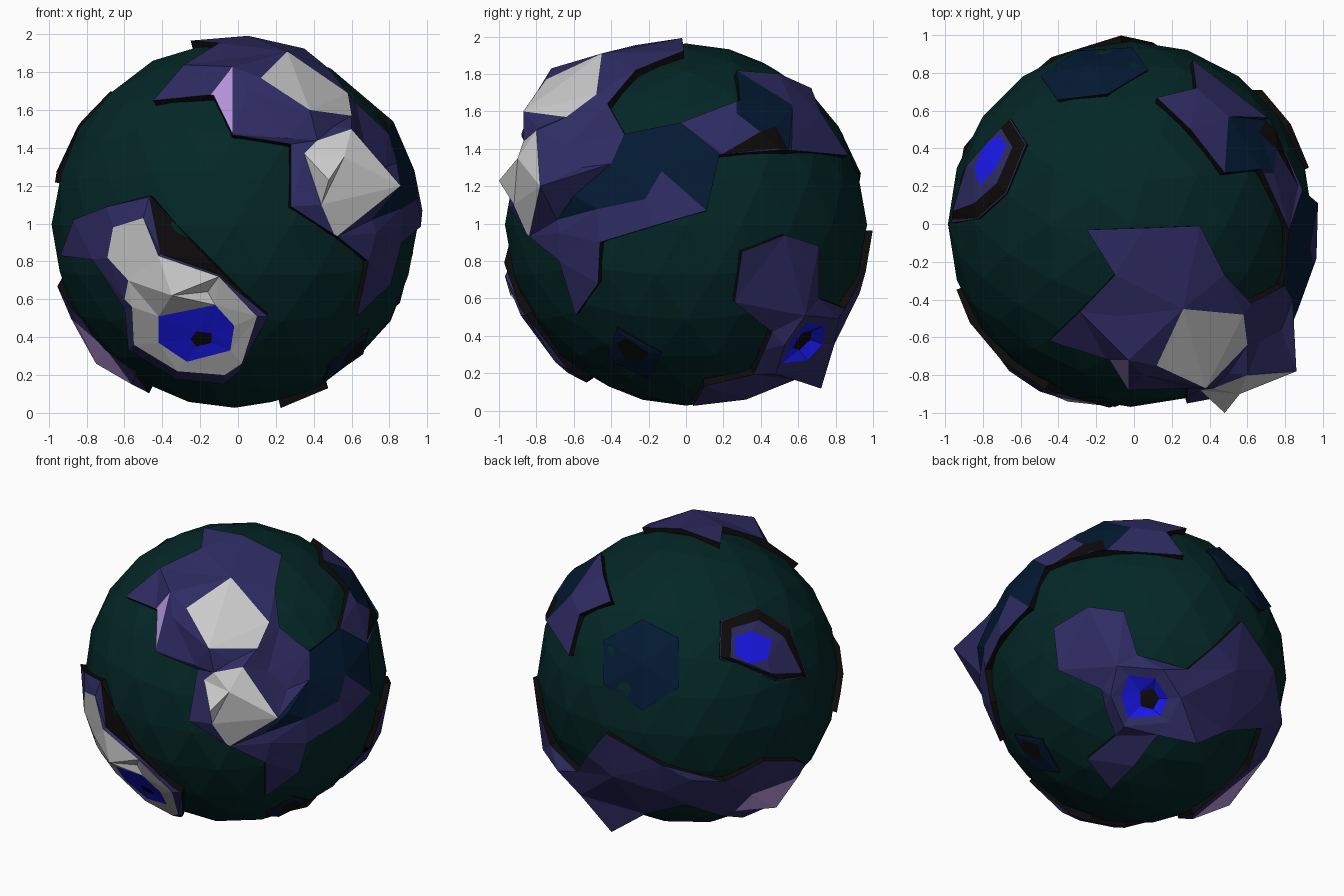
import bpy, math
from mathutils import Vector as V
from mathutils.geometry import delaunay_2d_cdt

if "Cube" in bpy.data.objects:
    bpy.data.objects.remove(bpy.data.objects["Cube"])

MID = V((0, 0, 1))          # middle of the whole model
OFF = V((-0.017, 0, -0.005))  # ocean ball offset from the middle
SEA, LAND = 0.968, 1.0


def material(name, rgb):
    m = bpy.data.materials.new(name)
    m.diffuse_color = (*rgb, 1)
    m.use_nodes = True
    m.node_tree.nodes["Principled BSDF"].inputs["Base Color"].default_value = m.diffuse_color
    return m


MATS = [material(n, c) for n, c in (
    ("land", (0.028, 0.025, 0.125)), ("soil", (0.004, 0.003, 0.003)),
    ("snow", (0.62, 0.62, 0.62)), ("water", (0.01, 0.01, 0.9)),
    ("deep", (0.001, 0.01, 0.033)), ("lilac", (0.5, 0.32, 0.75)),
    ("sea", (0.001, 0.02, 0.019)))]
SOLID, SOIL, SNOW, WATER, DEEP, LILAC, OCEAN = range(7)


# Points read in a view are pushed onto a ball of radius r around the ocean centre
def view(azimuth, elevation, origin=(0, 0), scale=1.0, flip=1):
    a, e = math.radians(azimuth), math.radians(elevation)
    toward = V((math.sin(a) * math.cos(e), -math.cos(a) * math.cos(e), math.sin(e)))
    right = V((math.cos(a), math.sin(a), 0))
    up = toward.cross(right)

    def pick(pts, r=LAND):
        out = []
        for a, b in pts:
            u = (a - origin[0]) / scale - OFF.dot(right)
            v = (b - origin[1]) / scale * flip - OFF.dot(up)
            k = math.hypot(u, v)
            if k > r * 0.998:
                u, v = u * r * 0.998 / k, v * r * 0.998 / k
            out.append(right * u + up * v + toward * math.sqrt(r * r - u * u - v * v))
        return out
    return pick


F = view(0, 0, (0, 1))
S = view(90, 0, (0, 1))
T = view(0, 90)
BL = view(215, 25, (686, 672), 157, -1)
BR = view(141.5, -29.5, (1134, 672), 157, -1)


def D(*pts):
    return [V(p) - OFF for p in pts]


def inside(p, poly):
    hit = False
    for a, b in zip(poly, poly[1:] + poly[:1]):
        if (a.y > p.y) != (b.y > p.y) and p.x < (b.x - a.x) * (p.y - a.y) / (b.y - a.y) + a.x:
            hit = not hit
    return hit


def make(name, verts, faces, mats):
    me = bpy.data.meshes.new(name)
    me.from_pydata([v + MID + OFF for v in verts], [], faces)
    used = sorted(set(mats))
    for m in used:
        me.materials.append(MATS[m])
    for p, m in zip(me.polygons, mats):
        p.material_index = used.index(m)
    ob = bpy.data.objects.new(name, me)
    bpy.context.collection.objects.link(ob)


# A raised plate: outline, coloured regions, extra peaks, dark cliff to the sea
def plate(name, outline, regions=(), peaks=(), level=LAND):
    axis = sum((v.normalized() for v in outline), V((0, 0, 0))).normalized()
    e1 = axis.orthogonal().normalized()
    e2 = axis.cross(e1)

    def flat(v):
        d = v.normalized()
        return V((d.dot(e1), d.dot(e2))) / (1 + d.dot(axis))

    pts, edges, polys = [], [], []
    for ring in [outline] + [r[1] for r in regions]:
        start = len(pts)
        for a, b in zip(ring, ring[1:] + ring[:1]):
            n = max(1, round((b - a).length / 0.36))
            for i in range(n):
                p = a.lerp(b, i / n)
                pts.append(p.normalized() * (a.length + (b.length - a.length) * i / n))
        k = len(pts) - start
        edges += [(start + i, start + (i + 1) % k) for i in range(k)]
        polys.append([flat(v) for v in pts[start:]])
    pts += peaks
    # fill wide areas so that they follow the ball
    for i in range(240):
        z = 1 - (2 * i + 1) / 240
        g = i * 2.399963
        q = V((math.cos(g) * math.sqrt(1 - z * z), math.sin(g) * math.sqrt(1 - z * z), z)) * level
        if q.dot(axis) > -0.8 and inside(flat(q), polys[0]) \
                and not any(inside(flat(q), p) for p in polys[1:]) \
                and min((q - p).length for p in pts) > 0.2:
            pts.append(q)
    co, _, tris, orig, _, _ = delaunay_2d_cdt([flat(v) for v in pts], edges, [], 0, 1e-4)
    verts = []
    for c, o in zip(co, orig):
        k = c.length_squared
        d = (e1 * c.x * 2 + e2 * c.y * 2 + axis * (1 - k)) / (1 + k)
        verts.append(pts[o[0]].copy() if o else d * level)
    faces, mats = [], []
    for t in tris:
        c = sum((co[i] for i in t), V((0, 0))) / len(t)
        if inside(c, polys[0]):
            m = SOLID
            for (kind, _), poly in zip(regions, polys[1:]):
                if inside(c, poly):
                    m = kind
            faces.append(tuple(t))
            mats.append(m)
    # cliff walls
    count = {(f[i - 1], f[i]) for f in faces for i in range(len(f))}
    low = {}
    for a, b in [e for e in count if (e[1], e[0]) not in count]:
        for i in (a, b):
            if i not in low:
                low[i] = len(verts)
                verts.append(verts[i].normalized() * 0.93)
        faces.append((b, a, low[a], low[b]))
        mats.append(SOIL)
    make(name, verts, faces, mats)


# Ocean ball
bpy.ops.mesh.primitive_ico_sphere_add(subdivisions=3, radius=SEA, location=MID + OFF)
ocean = bpy.context.object
ocean.name = "ocean"
ocean.data.materials.append(MATS[OCEAN])

# North continent with two snowy peaks and two dark lakes
north = (T([(-.25, -.03), (.35, -.01), (.48, -.27), (.62, -.42)])
         + S([(-.33, 1.48), (-.03, 1.54), (.29, 1.66)])
         + T([(.48, .27), (.3, .5), (.12, .67), (.33, .72), (.31, .87)])
         + S([(.55, 1.39), (.18, 1.37), (.11, 1.07), (-.46, .9), (-.47, .68), (-.59, .51)])
         + F([(.69, .8), (.28, 1.09), (.28, 1.42), (-.03, 1.47), (-.13, 1.68), (-.45, 1.65)])
         + T([(-.1, -.27)]))
peak_a = D((.12, -.75, .77), (.26, -.45, .91), (.58, -.48, .69), (.6, -.64, .57), (.38, -.87, .6))
peak_b = D((.35, -.88, .37), (.42, -.87, .44), (.6, -.8, .5), (.86, -.78, .2), (.54, -.88, -.08), (.44, -.92, .1))
plate("north_continent", north, [
    (DEEP, S([(-.33, 1.48), (-.03, 1.54), (.18, 1.37), (.11, 1.07), (-.13, 1.28),
              (-.22, 1.13), (-.69, 1.02), (-.4, 1.32)])),
    (DEEP, T([(.48, .27), (.74, .27), (.74, .56), (.5, .57)])),
    (SOIL, S([(.2, 1.375), (.48, 1.52), (.55, 1.39)], 0.985)),
    (SNOW, peak_a), (SNOW, peak_b),
    (LILAC, D((-.16, -.73, .68), (-.03, -.88, .48), (-.03, -.72, .83)))],
    D((.48, -1.0, .23), (.56, -.9, .35), (.05, -.8, .7), (.28, -.87, .45), (.5, -.79, .51),
      (.81, -.6, .15), (.73, -.68, -.05), (.67, -.62, .42), (.78, -.56, .3)))

# West continent with snow ridge and crater lake
ridge = (F([(-.66, .98), (-.5, 1.03), (-.42, .83), (-.1, .72)], 1.01)
         + F([(.1, .51), (.02, .26), (-.07, .2), (-.32, .22), (-.55, .36), (-.56, .56),
              (-.6, .6), (-.58, .7), (-.69, .82)], 1.015))
plate("west_continent",
      F([(-.94, .83), (-.87, 1.02), (-.47, 1.15), (-.13, .79), (.16, .51), (.01, .22), (-.08, .15),
         (-.33, .18), (-.58, .33), (-.6, .55), (-.77, .81)]), [
          (SOIL, F([(-.47, 1.14), (-.13, .785), (.14, .53), (-.1, .73), (-.41, .84)], 0.99)),
          (SNOW, ridge),
          (WATER, F([(-.42, .51), (-.12, .57), (-.02, .46), (-.04, .33), (-.27, .27), (-.42, .37)], 0.995)),
          (SOIL, F([(-.25, .39), (-.22, .43), (-.14, .42), (-.14, .37), (-.22, .35)], 0.972))],
      D((-.35, -.94, -.38), (-.16, -.9, -.36), (-.34, -.91, -.06)))

# South continent with crater and pale ridge
south = (S([(.46, .42), (.26, .58), (.3, .85), (.53, .94), (.71, .88), (.71, .6)])
         + BR([(1185, 670), (1240, 620)]) + BL([(725, 783), (765, 762), (798, 762)])
         + D((-.88, -.08, -.45), (-.54, -.2, -.8))
         + BR([(1195, 815), (1250, 768), (1262, 728), (1225, 732)])
         + BR([(1195, 745)], 1.14) + BR([(1155, 737)], 1.06)
         + BR([(1110, 792), (1085, 762), (1113, 738), (1102, 710)]))
plate("south_continent", south, [
    (LILAC, D((-.86, -.04, -.52)) + BL([(793, 781), (752, 796), (735, 813)])
     + D((-.56, -.08, -.85), (-.7, -.11, -.66))),
    (SOLID, BR([(1113, 668), (1160, 671), (1178, 699), (1166, 724), (1121, 729), (1107, 698)], 1.06)),
    (WATER, BR([(1125, 677), (1152, 680), (1165, 700), (1158, 717), (1125, 720), (1118, 698)], 1.03)),
    (SOIL, BR([(1137, 693), (1150, 690), (1156, 700), (1150, 711), (1138, 708)], 0.975))],
    D((-.75, .06, -.74)))

# Lake island
plate("lake_island", BL([(758, 607), (790, 628), (810, 678), (778, 681), (720, 659), (721, 620)], 0.977), [
    (SOIL, BL([(758, 608), (790, 629), (808, 677), (778, 680), (721, 658), (722, 621)], 0.977)),
    (SOLID, BL([(760, 620), (785, 637), (803, 673), (772, 674), (731, 658), (732, 628)], 0.985)),
    (WATER, BL([(735, 637), (752, 631), (773, 640), (768, 660), (750, 664), (736, 655)], 0.98))], level=0.98)

# Flush dark shallows
hexagon = BL([(603, 640), (642, 619), (679, 638), (679, 688), (642, 711), (603, 685)], 0.974)
plate("back_shallows", hexagon, [(DEEP, hexagon)], BL([(641, 664)], 0.982))
cove = S([(-.42, .3), (-.37, .44), (-.13, .31), (-.2, .17), (-.37, .25)], 0.973)
plate("east_cove", cove, [
    (DEEP, cove), (SOIL, S([(-.37, .36), (-.32, .39), (-.2, .31), (-.24, .26), (-.33, .28)], 0.973))])
